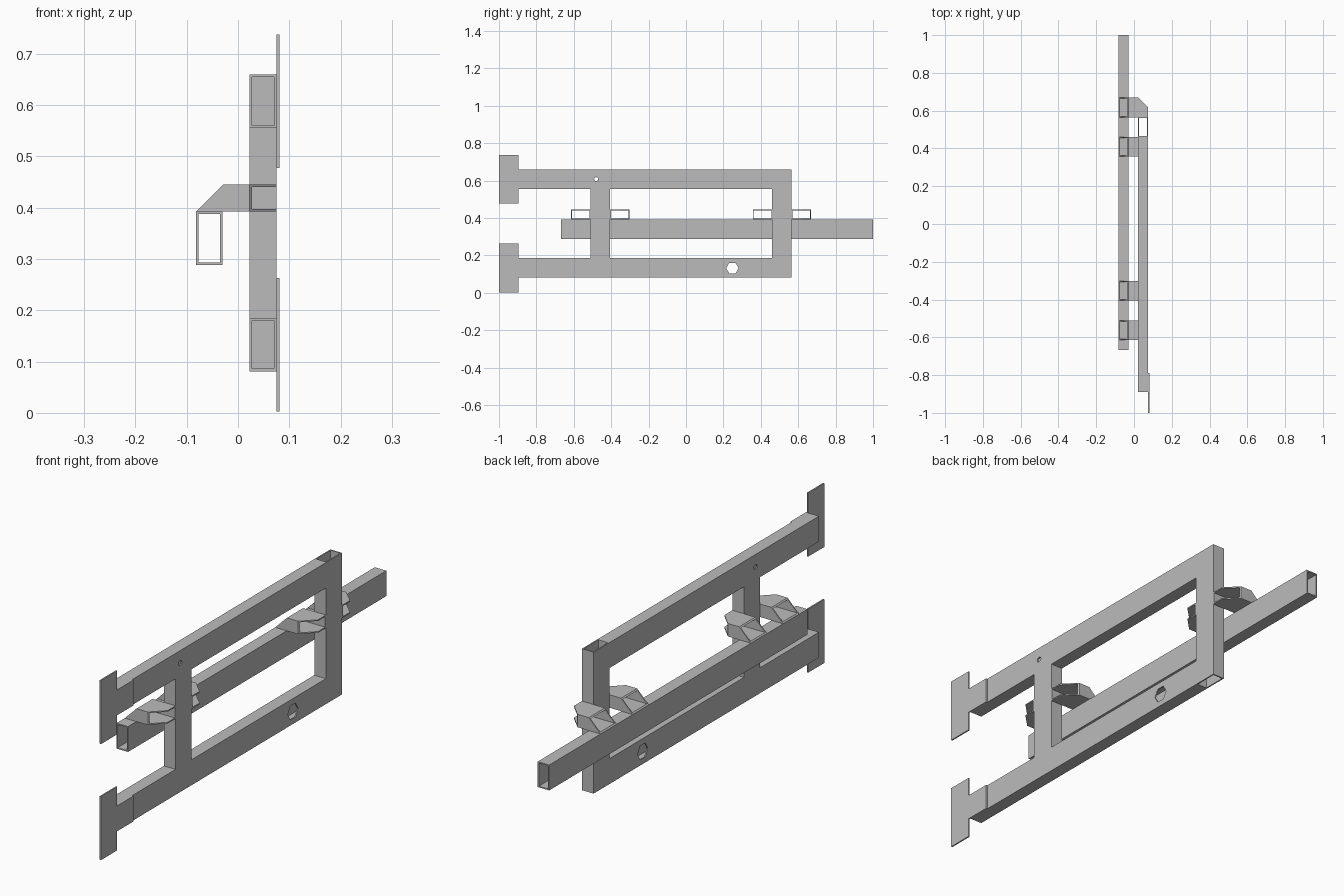
import bpy, bmesh, math
from mathutils import Vector

cube = bpy.data.objects.get("Cube")
if cube:
    bpy.data.objects.remove(cube, do_unlink=True)

steel = bpy.data.materials.new("grey_steel")
steel.use_nodes = True
GREY = (0.5, 0.5, 0.5, 1)
steel.diffuse_color = GREY
steel.node_tree.nodes["Principled BSDF"].inputs["Base Color"].default_value = GREY

WALL = 0.005
SIZE = 0.104                  # wide side of every tube
X0, X1 = 0.022, 0.075         # frame depth
BAR0, BAR1 = -0.082, -0.03    # carrier bar depth
BAR_Z = 0.392                 # top of the carrier bar
FRONT, REAR = -0.51, 0.461    # where the two posts begin


def finish(name, bm):
    bmesh.ops.recalc_face_normals(bm, faces=bm.faces)
    mesh = bpy.data.meshes.new(name)
    bm.to_mesh(mesh)
    bm.free()
    mesh.materials.append(steel)
    obj = bpy.data.objects.new(name, mesh)
    bpy.context.collection.objects.link(obj)
    return obj


def tube(name, axis, lo, hi):
    """Open rectangular tube along an axis, between two corners."""
    bm = bmesh.new()
    a, b = [i for i in range(3) if i != axis]
    loops = []
    for inset in (0, WALL):
        for end in (lo[axis], hi[axis]):
            loop = []
            for u, v in ((0, 0), (1, 0), (1, 1), (0, 1)):
                p = [0, 0, 0]
                p[axis] = end
                p[a] = hi[a] - inset if u else lo[a] + inset
                p[b] = hi[b] - inset if v else lo[b] + inset
                loop.append(bm.verts.new(p))
            loops.append(loop)
    o0, o1, i0, i1 = loops
    for p, q in ((o0, o1), (o1, i1), (i1, i0), (i0, o0)):
        for k in range(4):
            n = (k + 1) % 4
            bm.faces.new((p[k], p[n], q[n], q[k]))
    return finish(name, bm)


def cut(obj, cutter):
    """Subtract the cutter from the part, then discard it."""
    cutter.hide_render = True
    mod = obj.modifiers.new("cut", 'BOOLEAN')
    mod.operation = 'DIFFERENCE'
    mod.solver = 'EXACT'
    mod.object = cutter
    bpy.context.view_layer.objects.active = obj
    bpy.ops.object.modifier_apply(modifier=mod.name)
    bpy.data.objects.remove(cutter, do_unlink=True)


def slice_off(obj, point, normal):
    """Remove everything beyond a plane."""
    n = Vector(normal).normalized()
    bpy.ops.mesh.primitive_cube_add(size=0.4, location=Vector(point) + n * 0.2)
    cutter = bpy.context.object
    cutter.rotation_euler = n.to_track_quat('Z', 'Y').to_euler()
    cut(obj, cutter)


def drill(obj, y, z, radius, sides):
    bpy.ops.mesh.primitive_cylinder_add(
        vertices=sides, radius=radius, depth=0.3,
        location=(X0, y, z), rotation=(0, math.pi / 2, 0))
    cut(obj, bpy.context.object)


# Frame rails and posts
LOW, HIGH = 0.081, 0.555
lower = tube("lower_rail", 1, (X0, -0.89, LOW), (X1, REAR, LOW + SIZE))
upper = tube("upper_rail", 1, (X0, -0.89, HIGH), (X1, REAR, HIGH + SIZE))
tube("front_post", 2, (X0, FRONT, LOW + SIZE), (X1, FRONT + SIZE, HIGH))
tube("rear_post", 2, (X0, REAR, LOW), (X1, REAR + SIZE, HIGH + SIZE))
drill(lower, 0.248, 0.132, 0.033, 6)
drill(upper, -0.48, 0.608, 0.011, 8)

# Carrier bar
tube("carrier_bar", 1, (BAR0, -0.667, BAR_Z - SIZE), (BAR1, 1, BAR_Z))

# Brackets either side of each post, bevelled over the bar and on the outer corner
for post, y in (("front", FRONT), ("rear", REAR)):
    for side, s in (("fore", -1), ("aft", 1)):
        inner = y if s < 0 else y + SIZE
        outer = inner + s * SIZE
        arm = tube(f"{post}_post_{side}_bracket", 0,
                   (BAR0, min(inner, outer), BAR_Z),
                   (X1, max(inner, outer), BAR_Z + X1 - X0))
        slice_off(arm, (BAR0, inner, BAR_Z), (-1, 0, 1))
        slice_off(arm, (X0, outer, BAR_Z), (1, s, 0))

# T-shaped mounting plates
for name, z in (("lower", LOW), ("upper", HIGH)):
    mid = z + SIZE / 2
    bm = bmesh.new()
    half = [(-0.79, SIZE / 2), (-0.896, SIZE / 2), (-0.896, 0.13), (-1, 0.13)]
    outline = half + [(y, -h) for y, h in reversed(half)]
    face = bm.faces.new([bm.verts.new((X1, y, mid + h)) for y, h in outline])
    ext = bmesh.ops.extrude_face_region(bm, geom=[face])
    moved = [v for v in ext["geom"] if isinstance(v, bmesh.types.BMVert)]
    bmesh.ops.translate(bm, verts=moved, vec=(0.006, 0, 0))
    if not any(f.normal.x < -0.5 and len(f.verts) == 8 for f in bm.faces):
        bm.normal_update()
    finish(f"{name}_mounting_plate", bm)
